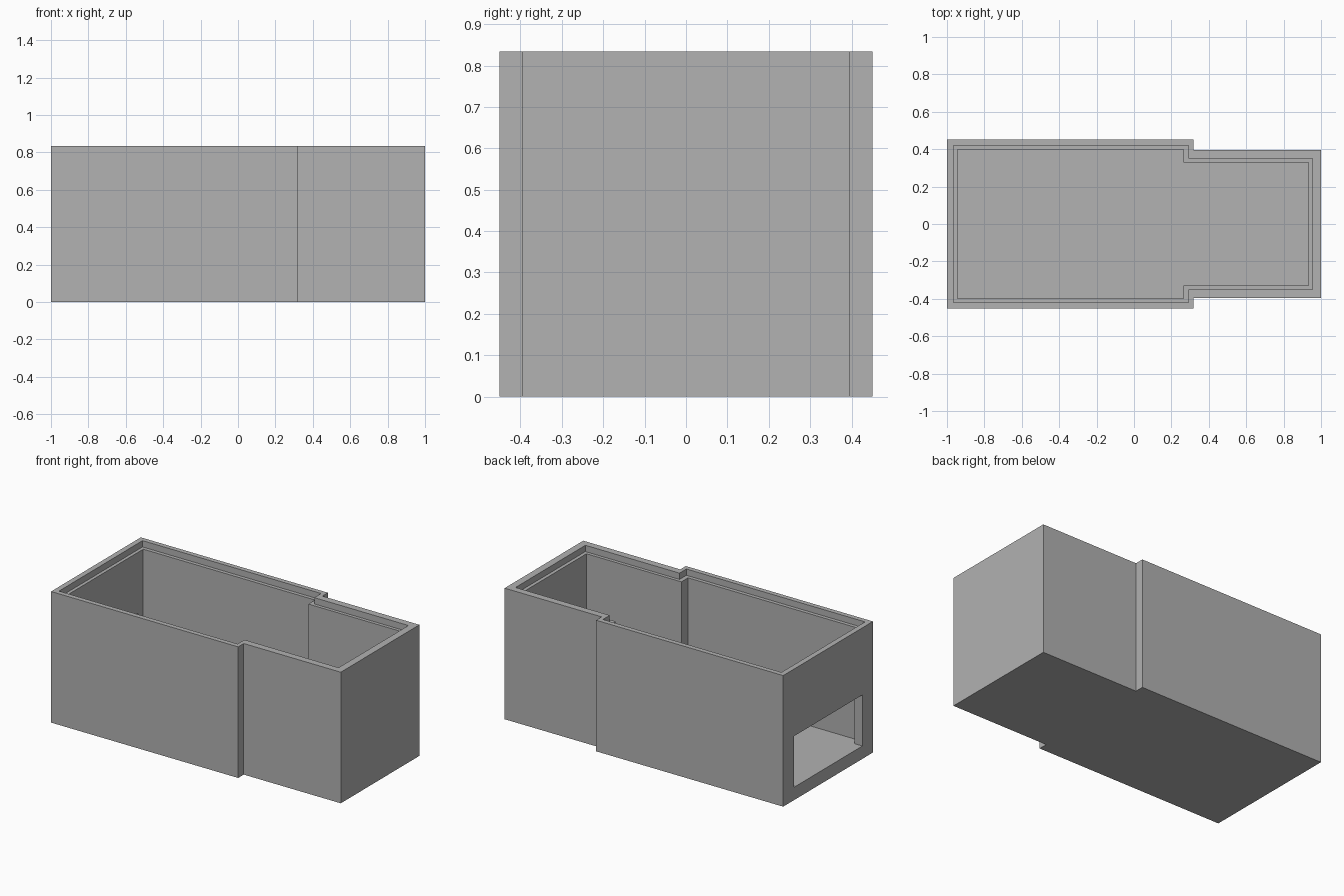
import bpy
import bmesh
from mathutils import Vector

if "Cube" in bpy.data.objects:
    bpy.data.objects.remove(bpy.data.objects["Cube"], do_unlink=True)

HEIGHT, FLOOR, LEDGE = 0.834, 0.082, 0.794
WINDOW_HALF, WINDOW_TOP = 0.345, 0.407

grey = bpy.data.materials.new("plain grey")
grey.use_nodes = True
colour = (0.445, 0.445, 0.445, 1)
grey.diffuse_color = colour
grey.node_tree.nodes["Principled BSDF"].inputs["Base Color"].default_value = colour

bm = bmesh.new()


def outline(back, wide, step, end, narrow, z):
    """Stepped plan: a wide bay from back to step, a narrow bay on to end."""
    half = [(back, -wide), (step, -wide), (step, -narrow), (end, -narrow)]
    points = half + [(x, -y) for x, y in reversed(half)]
    return [bm.verts.new((x, y, z)) for x, y in points]


# Shell: nested outlines from the underside, over the rim, down to the floor
outer = (-1, 0.451, 0.317, 1, 0.395)
lip = (-0.966, 0.42, 0.291, 0.954, 0.351)
inner = (-0.945, 0.397, 0.264, 0.932, 0.33)
loops = [outline(*plan, z) for plan, z in (
    (outer, 0), (outer, HEIGHT), (lip, HEIGHT),
    (lip, LEDGE), (inner, LEDGE), (inner, FLOOR))]
for a, b in zip(loops, loops[1:]):
    for i in range(len(a)):
        j = (i + 1) % len(a)
        bm.faces.new((a[i], a[j], b[j], b[i]))
bm.faces.new(loops[0])
bm.faces.new(loops[-1])
bm.normal_update()


def end_wall():
    """Outer and inner faces of the wall that holds the window."""
    return [f for f in bm.faces if abs(f.normal.x) > 0.9
            and (f.calc_center_median().x < -0.98
                 or -0.95 < f.calc_center_median().x < -0.94)]


# Window: score both faces of the end wall, remove the panes, join the edges
for co, normal in (((0, -WINDOW_HALF, 0), (0, 1, 0)),
                   ((0, WINDOW_HALF, 0), (0, 1, 0)),
                   ((0, 0, FLOOR), (0, 0, 1)),
                   ((0, 0, WINDOW_TOP), (0, 0, 1))):
    faces = end_wall()
    edges = {e for f in faces for e in f.edges}
    verts = {v for f in faces for v in f.verts}
    bmesh.ops.bisect_plane(bm, geom=faces + list(edges) + list(verts), dist=1e-5,
                           plane_co=Vector(co), plane_no=Vector(normal))
    bm.normal_update()

panes = []
for f in end_wall():
    c = f.calc_center_median()
    if abs(c.y) < WINDOW_HALF and FLOOR < c.z < WINDOW_TOP:
        panes.append(f)
bmesh.ops.delete(bm, geom=panes, context='FACES')
rim = [e for e in bm.edges if e.is_boundary]
bmesh.ops.bridge_loops(bm, edges=rim)
bmesh.ops.recalc_face_normals(bm, faces=bm.faces)

mesh = bpy.data.meshes.new("stepped_box")
bm.to_mesh(mesh)
bm.free()
mesh.materials.append(grey)
box = bpy.data.objects.new("stepped_box", mesh)
bpy.context.collection.objects.link(box)
